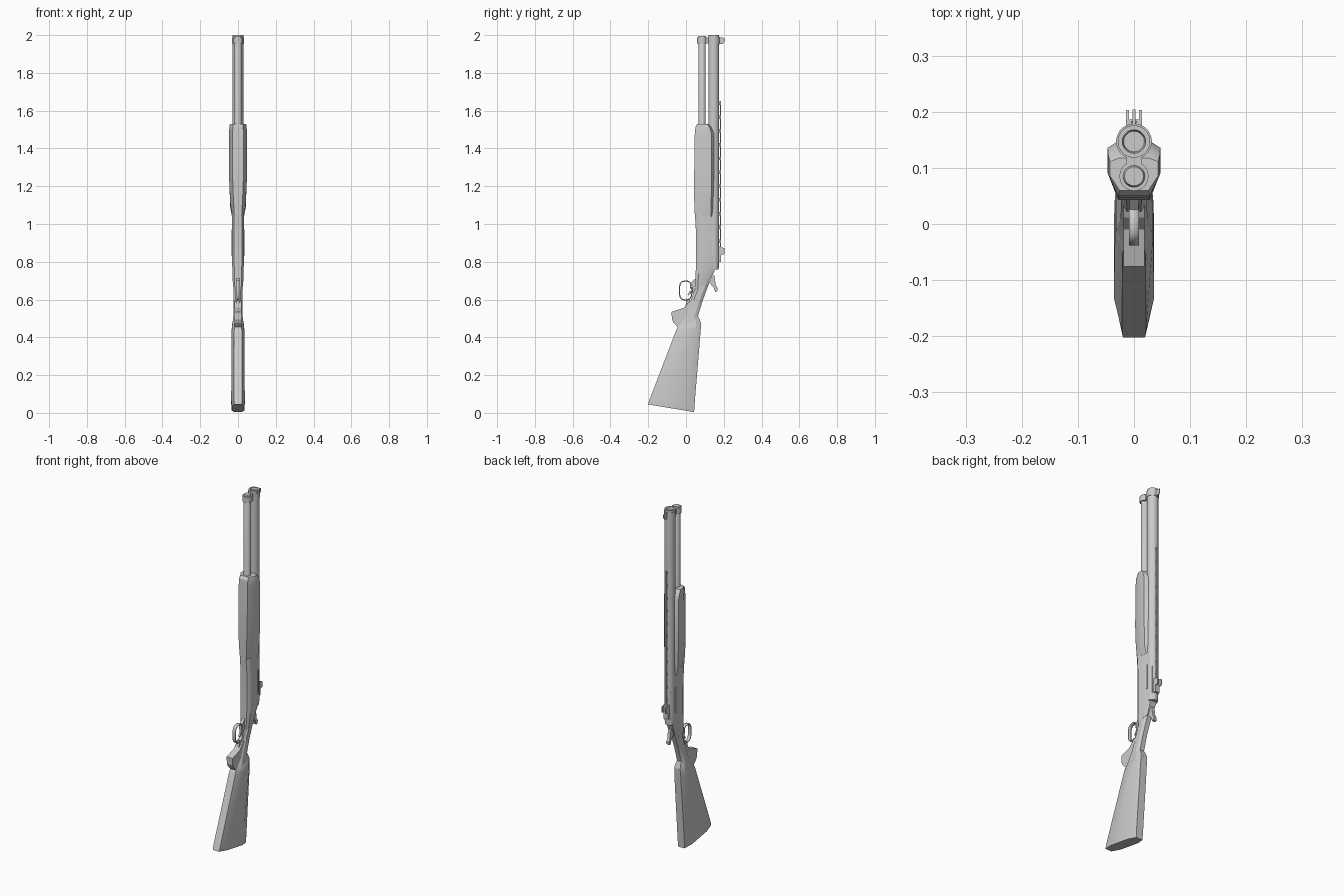
import bpy, bmesh, math

cube = bpy.data.objects.get("Cube")
if cube:
    bpy.data.objects.remove(cube)

grey = bpy.data.materials.new("plain grey")
grey.use_nodes = True
grey.diffuse_color = (0.6, 0.6, 0.6, 1)
grey.node_tree.nodes["Principled BSDF"].inputs["Base Color"].default_value = grey.diffuse_color


def finish(name, bm, smooth=25):
    bmesh.ops.recalc_face_normals(bm, faces=bm.faces)
    mesh = bpy.data.meshes.new(name)
    bm.to_mesh(mesh)
    bm.free()
    mesh.materials.append(grey)
    ob = bpy.data.objects.new(name, mesh)
    bpy.context.collection.objects.link(ob)
    bpy.context.view_layer.objects.active = ob
    for other in bpy.context.selected_objects:
        other.select_set(False)
    ob.select_set(True)
    if smooth:
        bpy.ops.object.shade_smooth_by_angle(angle=math.radians(smooth))
    return ob


def skin(bm, rings, caps=True):
    """Bridge closed rings of coordinates."""
    rings = [[bm.verts.new(p) for p in ring] for ring in rings]
    n = len(rings[0])
    for a, b in zip(rings, rings[1:]):
        for i in range(n):
            j = (i + 1) % n
            bm.faces.new((a[i], a[j], b[j], b[i]))
    if caps:
        bm.faces.new(rings[0])
        bm.faces.new(rings[-1])


def loft(name, sections, flat=0.55, low=0.25, high=0.75):
    """Eight-sided sections: front (y, z), back (y, z), half width."""
    rings = []
    for front, back, w in sections:
        half = [(w * flat, 0), (w, low), (w, high), (w * flat, 1)]
        pts = half + [(-x, t) for x, t in reversed(half)]
        rings.append([(x, front[0] + (back[0] - front[0]) * t,
                       front[1] + (back[1] - front[1]) * t) for x, t in pts])
    bm = bmesh.new()
    skin(bm, rings)
    return finish(name, bm)


def lathe(name, y, profile, sides=20):
    """Turn (radius, z) pairs about a vertical axis."""
    bm = bmesh.new()
    skin(bm, [[(r * math.cos(2 * math.pi * i / sides),
                y + r * math.sin(2 * math.pi * i / sides), z)
               for i in range(sides)] for r, z in profile])
    return finish(name, bm, 40)


def plate(name, outline, half, x=0):
    """Extrude a side outline of (y, z) points across x."""
    bm = bmesh.new()
    skin(bm, [[(x + s * half, y, z) for y, z in outline] for s in (-1, 1)])
    return finish(name, bm, 0)


def box(name, x, y, z, half=0.0):
    return plate(name, [(y[0], z[0]), (y[1], z[0]), (y[1], z[1]), (y[0], z[1])], half, x)


# Barrel with open bore, and magazine tube below it
lathe("barrel", 0.147, [(0.026, 0.76), (0.029, 0.82), (0.029, 2.0), (0.021, 2.0),
                        (0.0125, 1.96)])
lathe("magazine_tube", 0.085, [(0.0195, 1.0), (0.0195, 1.99), (0.017, 1.995)])
lathe("magazine_band", 0.085, [(0.026, 1.955), (0.026, 1.988)])
lathe("barrel_band", 0.147, [(0.032, 1.955), (0.032, 1.988)])
box("band_bridge", 0, (0.09, 0.14), (1.955, 1.988), 0.014)

# Fore-end
loft("fore_end", [((0.047, 1.04), (0.145, 1.04), 0.032),
                  ((0.043, 1.14), (0.145, 1.08), 0.041),
                  ((0.043, 1.24), (0.148, 1.24), 0.047),
                  ((0.046, 1.47), (0.148, 1.48), 0.047),
                  ((0.050, 1.515), (0.133, 1.515), 0.046),
                  ((0.060, 1.53), (0.118, 1.53), 0.043)], 0.6, 0.45, 0.88)

# Receiver and the slim wrist behind it
loft("receiver", [((0.050, 0.65), (0.125, 0.69), 0.024),
                  ((0.050, 0.70), (0.150, 0.75), 0.029),
                  ((0.053, 0.80), (0.168, 0.80), 0.031),
                  ((0.053, 0.95), (0.168, 0.95), 0.031),
                  ((0.047, 1.06), (0.155, 1.06), 0.031)], 0.65, 0.15, 0.75)
loft("wrist", [((-0.045, 0.455), (0.080, 0.47), 0.031),
               ((-0.010, 0.51), (0.063, 0.512), 0.024),
               ((0.022, 0.59), (0.090, 0.60), 0.023),
               ((0.050, 0.66), (0.128, 0.70), 0.024)])
for side in (-1, 1):
    box("ejection_port_cover", side * 0.030, (0.134, 0.142), (0.83, 0.97), 0.004)

# Grip spur under the wrist
plate("grip_spur", [(-0.042, 0.452), (-0.065, 0.475), (-0.075, 0.495), (-0.076, 0.535),
                    (-0.010, 0.557), (0.012, 0.585), (0.04, 0.60), (0.04, 0.48)], 0.019)

# Shoulder stock
loft("stock", [((-0.202, 0.045), (0.043, 0.004), 0.033),
               ((-0.190, 0.078), (0.045, 0.04), 0.036),
               ((-0.055, 0.43), (0.078, 0.44), 0.034),
               ((-0.045, 0.455), (0.080, 0.475), 0.031),
               ((-0.025, 0.475), (0.066, 0.51), 0.024)], 0.6, 0.25, 0.8)

# Trigger guard loop and trigger
bm = bmesh.new()
count = 20
loop = []
for i in range(count):
    a = 2 * math.pi * i / count
    c, s = math.cos(a), math.sin(a)
    y = -0.002 + 0.033 * math.copysign(abs(c) ** 0.7, c)
    z = 0.648 + 0.050 * math.copysign(abs(s) ** 0.7, s)
    loop.append((y, z))
skin(bm, [[(x, y, z) for y, z in loop] for x in (-0.009, 0.009)], caps=False)
guard = finish("trigger_guard", bm, 40)
wall = guard.modifiers.new("wall", "SOLIDIFY")
wall.thickness = 0.006
wall.offset = 0
plate("guard_mount", [(0.022, 0.66), (0.022, 0.685), (0.06, 0.72), (0.06, 0.64)], 0.008)
plate("guard_tail", [(-0.004, 0.55), (0.002, 0.605), (0.02, 0.60), (0.03, 0.56)], 0.009)
plate("trigger", [(0.055, 0.655), (0.02, 0.645), (0.008, 0.625), (0.012, 0.622),
                  (0.028, 0.635), (0.055, 0.64)], 0.005)

# Hammer with a round thumb spur
plate("hammer", [(0.115, 0.70), (0.145, 0.665), (0.155, 0.64), (0.166, 0.645),
                 (0.168, 0.66), (0.158, 0.675), (0.15, 0.73)], 0.009)

# Raised rib on short posts
box("rib", 0, (0.180, 0.184), (0.85, 1.65), 0.005)
for i in range(11):
    z = 0.9 + i * 0.073
    box("rib_post", 0, (0.172, 0.181), (z, z + 0.018), 0.004)

# Rear sight with two ears, front sight blade
box("rear_sight_base", 0, (0.170, 0.186), (0.80, 0.88), 0.014)
for side in (-1, 1):
    plate("rear_sight_ear", [(0.18, 0.835), (0.203, 0.84), (0.203, 0.872), (0.18, 0.88)],
          0.0025, side * 0.0115)
plate("front_sight", [(0.17, 1.95), (0.196, 1.955), (0.204, 1.965), (0.204, 1.985),
                      (0.17, 1.99)], 0.0025)
